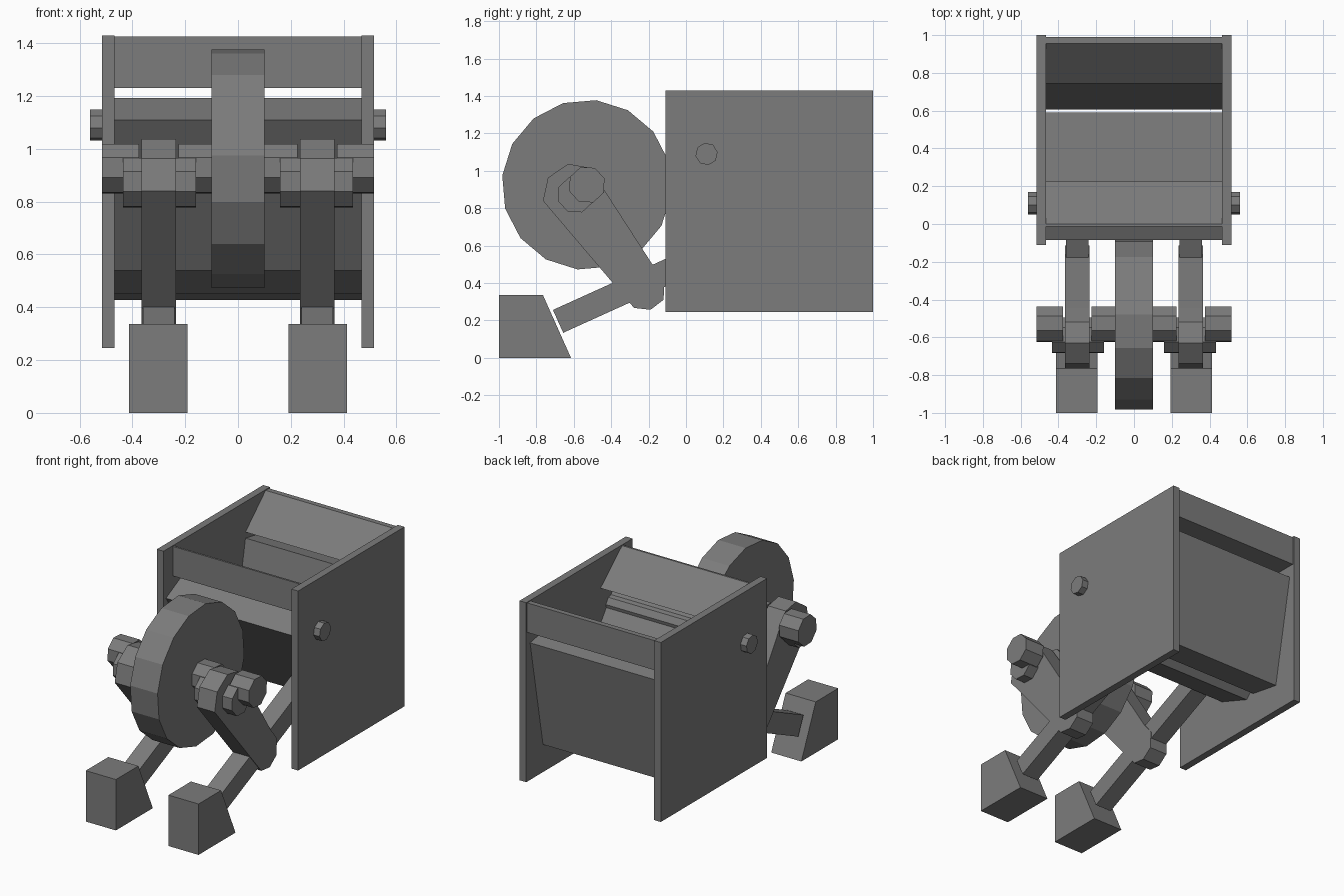
import bpy, bmesh
from math import sin, cos, radians, atan2, hypot

cube = bpy.data.objects.get("Cube")
if cube:
    bpy.data.objects.remove(cube, do_unlink=True)

grey = bpy.data.materials.new("iron_grey")
grey.use_nodes = True
colour = (0.2, 0.2, 0.2, 1)
grey.diffuse_color = colour
grey.node_tree.nodes["Principled BSDF"].inputs["Base Color"].default_value = colour


def extrude(name, profile, x0, x1):
    """Extrude a (y, z) profile along x from x0 to x1."""
    bm = bmesh.new()
    face = bm.faces.new([bm.verts.new((x0, y, z)) for y, z in profile])
    new = bmesh.ops.extrude_face_region(bm, geom=[face])["geom"]
    bmesh.ops.translate(bm, vec=(x1 - x0, 0, 0),
                        verts=[v for v in new if isinstance(v, bmesh.types.BMVert)])
    bmesh.ops.recalc_face_normals(bm, faces=bm.faces)
    mesh = bpy.data.meshes.new(name)
    bm.to_mesh(mesh)
    bm.free()
    mesh.materials.append(grey)
    obj = bpy.data.objects.new(name, mesh)
    bpy.context.collection.objects.link(obj)
    return obj


def ring(centre, radius, sides, turn):
    """Regular polygon in the side plane."""
    angles = [radians(turn + 360 * i / sides) for i in range(sides)]
    return [(centre[0] + radius * cos(a), centre[1] + radius * sin(a)) for a in angles]


def strip(start, end, width):
    """Rectangle profile around a centre line."""
    (y0, z0), (y1, z1) = start, end
    length = hypot(y1 - y0, z1 - z0)
    ny, nz = -(z1 - z0) / length * width / 2, (y1 - y0) / length * width / 2
    return [(y0 + ny, z0 + nz), (y1 + ny, z1 + nz), (y1 - ny, z1 - nz), (y0 - ny, z0 - nz)]


def pair(name, profile, inner, outer):
    """Same part on the left (+x) and the right (-x)."""
    extrude("left_" + name, profile, inner, outer)
    extrude("right_" + name, profile, -outer, -inner)


axle = (-0.53, 0.925)
crank = (-0.59, 0.872)
pivot = (0.11, 1.09)

# Frame side plates
pair("side_plate", [(-0.11, 0.245), (1, 0.245), (1, 1.43), (-0.11, 1.43)], 0.467, 0.516)

# Hopper guides between the side plates
extrude("front_guide", [(-0.013, 1.23), (0.225, 1.23), (0, 1.425), (-0.013, 1.425)], -0.467, 0.467)
extrude("back_guide", [(0.99, 1.23), (0.745, 1.23), (0.955, 1.425), (0.99, 1.425)], -0.467, 0.467)

# Leaning plates that form the tapered chamber
extrude("fixed_jaw", [(0.745, 1.19), (0.96, 1.15), (0.825, 0.427), (0.605, 0.465)], -0.467, 0.467)
extrude("swing_jaw", [(-0.085, 1.11), (0.08, 1.193), (0.59, 0.5), (0.54, 0.45), (0.3, 0.54)],
        -0.467, 0.467)
extrude("pivot_pin", ring(pivot, 0.06, 8, 10), -0.56, 0.56)

# Flywheel and cranked shaft
extrude("flywheel", ring(axle, 0.455, 16, 83.7), -0.1, 0.1)
extrude("shaft_middle", ring(axle, 0.1, 8, 20), -0.225, 0.225)
pair("shaft_end", ring(axle, 0.1, 8, 20), 0.375, 0.516)
pair("crank_pin", ring(crank, 0.1, 8, 20), 0.16, 0.435)

# Connecting rods with rounded ends
rod = [(-0.765, 0.84), (-0.738, 0.963), (-0.63, 1.037), (-0.52, 1.017), (-0.445, 0.91),
       (-0.18, 0.5), (-0.115, 0.42), (-0.12, 0.31), (-0.19, 0.257), (-0.278, 0.267)]
pair("connecting_rod", rod, 0.235, 0.365)

# Push bars from the feet to the jaw
pair("push_bar", strip((-0.684, 0.195), (0.32, 0.65), 0.134), 0.24, 0.36)

# Anchor feet
pair("foot", [(-1, 0), (-0.615, 0), (-0.765, 0.336), (-1, 0.336)], 0.192, 0.412)
